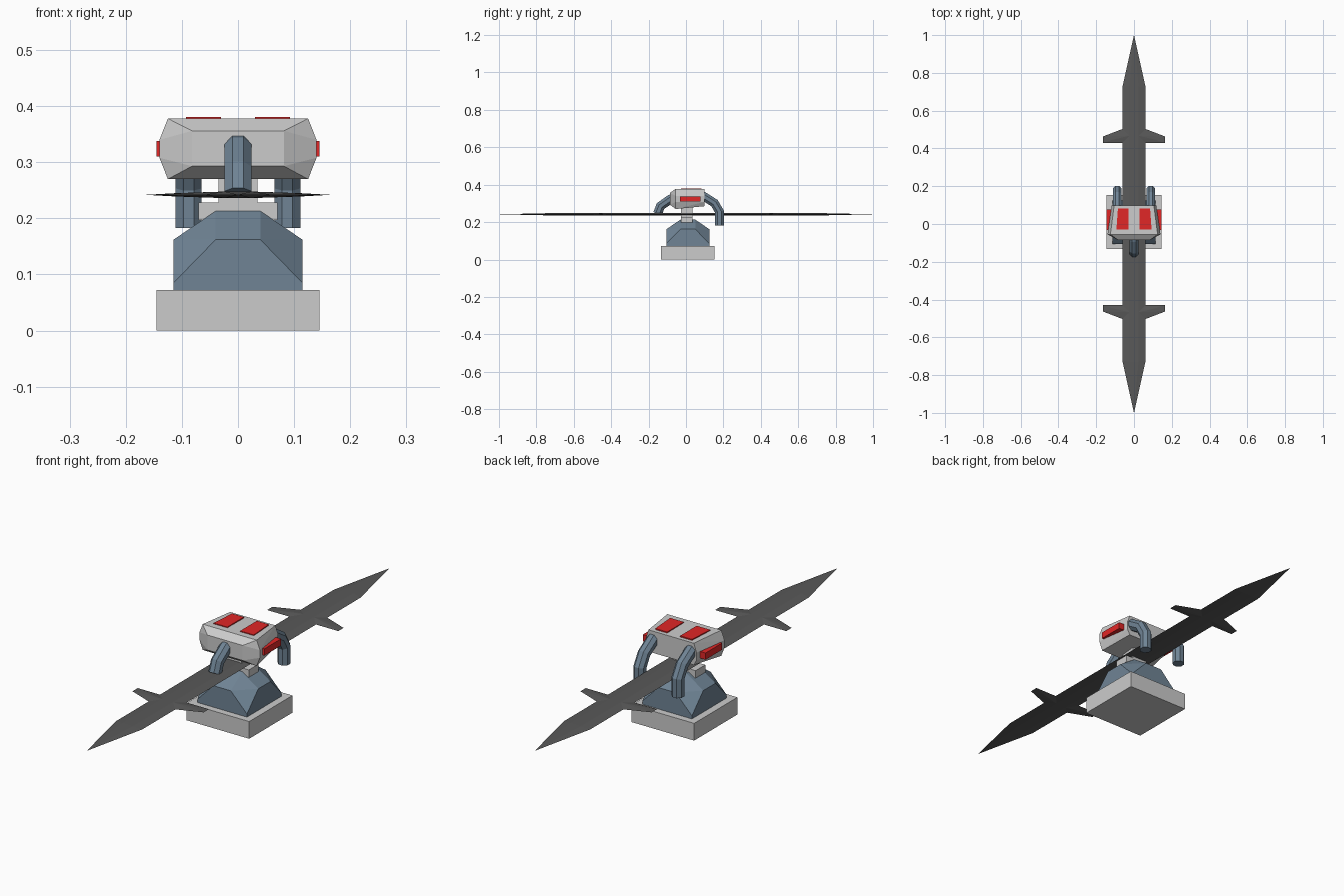
import bpy, bmesh, math
from mathutils import Vector

if "Cube" in bpy.data.objects:
    bpy.data.objects.remove(bpy.data.objects["Cube"])


def material(name, rgb):
    m = bpy.data.materials.new(name)
    m.diffuse_color = (*rgb, 1)
    m.use_nodes = True
    m.node_tree.nodes["Principled BSDF"].inputs["Base Color"].default_value = m.diffuse_color
    return m


BLUE = material("blue_steel", (0.16, 0.23, 0.30))
RED = material("red_panel", (0.75, 0.02, 0.02))
DARK = material("dark_blade", (0.10, 0.10, 0.10))


def finish(name, bm, mat=None):
    bmesh.ops.recalc_face_normals(bm, faces=bm.faces[:])
    me = bpy.data.meshes.new(name)
    bm.to_mesh(me)
    bm.free()
    ob = bpy.data.objects.new(name, me)
    bpy.context.collection.objects.link(ob)
    if mat:
        me.materials.append(mat)
    return ob


def hull(name, pts, mat=None):
    """Faceted convex solid through the given points."""
    bm = bmesh.new()
    for p in sorted(set(pts)):
        bm.verts.new(p)
    res = bmesh.ops.convex_hull(bm, input=bm.verts[:])
    inner = [g for g in res["geom_interior"] if isinstance(g, bmesh.types.BMVert)]
    bmesh.ops.delete(bm, geom=inner, context='VERTS')
    bmesh.ops.dissolve_limit(bm, angle_limit=0.01, verts=bm.verts[:], edges=bm.edges[:])
    return finish(name, bm, mat)


def box(name, x0, x1, y0, y1, z0, z1, mat=None):
    return hull(name, [(x, y, z) for x in (x0, x1) for y in (y0, y1) for z in (z0, z1)], mat)


def tube(name, x, path, r, mat):
    """Eight-sided mitred pipe along a path in the YZ plane."""
    bm = bmesh.new()
    pts = [Vector(p) for p in path]
    rings = []
    for i, p in enumerate(pts):
        a = (p - pts[i - 1]).normalized() if i else None
        b = (pts[i + 1] - p).normalized() if i < len(pts) - 1 else None
        d = ((a or b) + (b or a)).normalized()
        n = Vector((-d.y, d.x)) / d.dot(a or b)
        ring = []
        for k in range(8):
            t = math.radians(22.5 + 45 * k)
            q = p + n * r * math.sin(t)
            ring.append(bm.verts.new((x + r * math.cos(t), q.x, q.y)))
        rings.append(ring)
    for s, e in zip(rings, rings[1:]):
        for k in range(8):
            bm.faces.new((s[k], s[(k + 1) % 8], e[(k + 1) % 8], e[k]))
    bm.faces.new(rings[0])
    bm.faces.new(rings[-1])
    return finish(name, bm, mat)


S = (-1, 1)
CY = 0.01  # centre of the pedestal in y

# Pedestal: slab and faceted dome with cut corners
box("base_slab", -0.145, 0.145, CY - 0.143, CY + 0.143, 0, 0.072)
dome = []
for sx in S:
    for sy in S:
        for x, y, z in ((.115, .115, .07), (.115, .115, .085), (.04, .115, .162),
                        (.115, .04, .162), (.04, .04, .213)):
            dome.append((sx * x, CY + sy * y, z))
hull("base_dome", dome, BLUE)

# Neck: mounting block and column
box("neck_block", -0.07, 0.07, -0.028, 0.036, 0.197, 0.228)
box("neck_column", -0.035, 0.035, -0.028, 0.036, 0.21, 0.285)

# Head: wide front ring, narrower back, small front panel
ring = ((.125, .378), (.14, .34), (.14, .308), (.125, .27))
head = []
for s in S:
    head += [(s * x, -0.055, z) for x, z in ring]
    head += [(s * x * 0.84, 0.098, z) for x, z in ((.125, .376), (.14, .34), (.14, .308), (.125, .285))]
    head += [(s * .082, -0.086, z) for z in (.293, .356)]
hull("head", head)

# Red panels on the top and sides of the head
for s, side in zip(S, ("left", "right")):
    top = [(s * x, y, z) for z in (.37, .381)
           for x, y in ((.03, -.028), (.093, -.028), (.03, .082), (.085, .082))]
    hull("top_panel_" + side, top, RED)
    xs = sorted((s * 0.10, s * 0.145))
    box("side_panel_" + side, *xs, -0.032, 0.078, 0.31, 0.338, RED)

# Bent pipes: one in front, two behind
tube("front_pipe", 0, ((-.05, .335), (-.085, .322), (-.136, .286), (-.152, .245)), 0.026, BLUE)
for s, side in zip(S, ("left", "right")):
    tube("rear_pipe_" + side, s * 0.088,
         ((.06, .348), (.095, .338), (.152, .302), (.179, .256), (.179, .183)), 0.025, BLUE)

# Double-ended blade
ZB, T = 0.242, 0.006
blade = []
for sy in S:
    blade.append((0, sy * 1.0, ZB))
    for sx in S:
        blade.append((sx * .062, sy * .722, ZB))
        blade += [(sx * .024, sy * .73, ZB + t) for t in (-T, T)]
hull("blade", blade, DARK)

# Swept cross guards on each half of the blade
for sy, end in zip(S, ("front", "rear")):
    guard = []
    for sx in S:
        guard += [(sx * x, sy * y, ZB) for x, y in ((.165, .428), (.165, .463), (.061, .503))]
        guard += [(sx * .11, sy * .447, ZB + t) for t in (-.003, .003)]
        guard += [(sx * .02, sy * .468, ZB + t) for t in (-T, T)]
    hull("cross_guard_" + end, guard, DARK)
